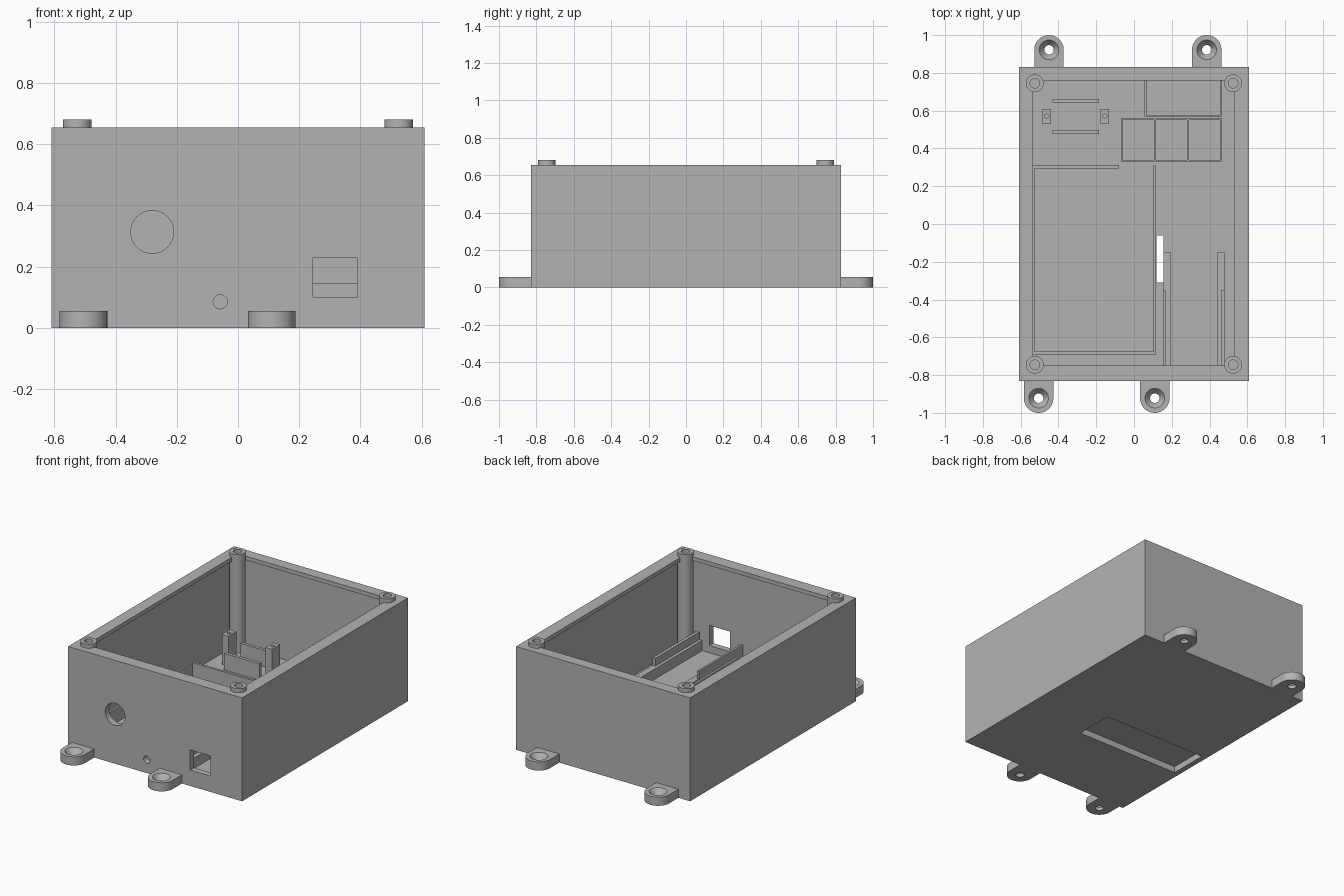
import bpy
import bmesh
import math
from mathutils import Matrix, Vector

cube = bpy.data.objects.get("Cube")
if cube:
    bpy.data.objects.remove(cube, do_unlink=True)

grey = bpy.data.materials.new("plain_grey")
grey.use_nodes = True
GREY = (0.45, 0.45, 0.45, 1)
grey.diffuse_color = GREY
grey.node_tree.nodes["Principled BSDF"].inputs["Base Color"].default_value = GREY

W, D, H = 0.61, 0.83, 0.655      # outer half width, half depth, height
WALL, FLOOR, LIP = 0.04, 0.055, 0.63
BAY_TOP = 0.145


def finish(name, bm):
    bmesh.ops.recalc_face_normals(bm, faces=bm.faces)
    mesh = bpy.data.meshes.new(name)
    bm.to_mesh(mesh)
    bm.free()
    mesh.materials.append(grey)
    obj = bpy.data.objects.new(name, mesh)
    bpy.context.collection.objects.link(obj)
    return obj


def add_box(bm, x, y, z):
    size = [b - a for a, b in (x, y, z)]
    mid = Vector([(a + b) / 2 for a, b in (x, y, z)])
    bmesh.ops.create_cube(bm, size=1, matrix=Matrix.Translation(mid) @ Matrix.Diagonal((*size, 1)))


def boxes(name, *items):
    bm = bmesh.new()
    for item in items:
        add_box(bm, *item)
    return finish(name, bm)


def lathe(name, profile, at, axis="Z", steps=40):
    """Revolve (radius, height) points about an upright axis."""
    bm = bmesh.new()
    verts = [bm.verts.new((r, 0, z)) for r, z in profile]
    edges = [bm.edges.new(pair) for pair in zip(verts, verts[1:])]
    bmesh.ops.spin(bm, geom=verts + edges, cent=(0, 0, 0), axis=(0, 0, 1),
                   angle=math.tau, steps=steps)
    bmesh.ops.remove_doubles(bm, verts=bm.verts, dist=1e-5)
    if axis == "Y":
        bm.transform(Matrix.Rotation(math.pi / 2, 4, "X"))
    bm.transform(Matrix.Translation(at))
    return finish(name, bm)


def rod(name, r, z0, z1, at, axis="Z"):
    return lathe(name, [(0, z0), (r, z0), (r, z1), (0, z1)], at, axis)


def cut(obj, cutters):
    for c in cutters:
        mod = obj.modifiers.new("cut", "BOOLEAN")
        mod.operation, mod.solver, mod.object = "DIFFERENCE", "EXACT", c
    graph = bpy.context.evaluated_depsgraph_get()
    mesh = bpy.data.meshes.new_from_object(obj.evaluated_get(graph))
    obj.modifiers.clear()
    obj.data = mesh
    for c in cutters:
        bpy.data.objects.remove(c, do_unlink=True)


def smooth(obj):
    bpy.ops.object.select_all(action="DESELECT")
    obj.select_set(True)
    bpy.context.view_layer.objects.active = obj
    bpy.ops.object.shade_smooth_by_angle(angle=math.radians(30))


corners = [(x, y) for x in (-0.525, 0.525) for y in (-0.745, 0.745)]

# Open case with an inward lip, front openings and an underside recess
case = boxes("case", ((-W, W), (-D, D), (0, H)))
cutters = [
    boxes("cavity", ((WALL - W, W - WALL), (WALL - D, D - WALL), (FLOOR, LIP))),
    boxes("mouth", ((-0.535, 0.53), (-0.75, 0.76), (0.5, 0.8))),
    boxes("front_window", ((0.245, 0.39), (-0.9, -0.7), (0.10, 0.228))),
    rod("large_port", 0.07, -0.1, 0.1, (-0.28, -D, 0.313), "Y"),
    rod("small_port", 0.023, -0.1, 0.1, (-0.058, -D, 0.085), "Y"),
    boxes("underside_recess", ((-0.575, 0.155), (-0.31, -0.06), (-0.1, 0.04))),
    boxes("cable_slot", ((0.12, 0.155), (-0.31, -0.06), (-0.1, 0.1))),
]
cutters += [rod("lip_clearance", 0.04, 0.58, 0.7, (x, y, 0)) for x, y in corners]
cut(case, cutters)
smooth(case)

# Corner screw posts with blind holes
for x, y in corners:
    side = ("front" if y < 0 else "back") + ("_left" if x > 0 else "_right")
    post = lathe("screw_post_" + side,
                 [(0, 0.05), (0.047, 0.05), (0.047, 0.68), (0.025, 0.68), (0.025, 0.5), (0, 0.5)],
                 (x, y, 0))
    smooth(post)

# Rounded mounting lugs with countersunk holes
for i, (x, y) in enumerate(((-0.505, -0.922), (0.11, -0.922), (-0.45, 0.922), (0.385, 0.922))):
    s = math.copysign(1, y)
    r = 0.078
    outline = [(x + r * math.cos(k * math.pi / 24), y + s * r * math.sin(k * math.pi / 24))
               for k in range(25)]
    outline += [(x - r, s * D), (x + r, s * D)]
    bm = bmesh.new()
    face = bm.faces.new([bm.verts.new((px, py, 0)) for px, py in outline])
    top = bmesh.ops.extrude_face_region(bm, geom=[face])["geom"]
    bmesh.ops.translate(bm, vec=(0, 0, FLOOR),
                        verts=[v for v in top if isinstance(v, bmesh.types.BMVert)])
    lug = finish("mounting_lug_%d" % (i + 1), bm)
    cut(lug, [lathe("countersink", [(0, -0.02), (0.025, -0.02), (0.025, 0.02), (0.052, FLOOR),
                                    (0.052, 0.1), (0, 0.1)], (x, y, 0))])
    smooth(lug)

# Large bay: low thin walls with a gap at the back corner
base = (0.05, BAY_TOP)
boxes("large_bay_walls",
      ((-0.54, -0.527), (-0.69, 0.31), base),
      ((0.102, 0.116), (-0.69, 0.31), base),
      ((-0.54, 0.116), (-0.69, -0.676), base),
      ((-0.54, -0.08), (0.295, 0.31), base))

# Row of three cells
cell_walls = [((x, x + 0.01), (0.33, 0.56), base) for x in (-0.07, 0.105, 0.28, 0.455)]
cell_walls += [((-0.07, 0.465), (y, y + 0.01), base) for y in (0.33, 0.55)]
boxes("three_cell_tray", *cell_walls)

# Single compartment against the back wall
boxes("back_compartment",
      ((0.055, 0.065), (0.568, 0.79), base),
      ((0.455, 0.465), (0.568, 0.79), base),
      ((0.055, 0.465), (0.568, 0.578), base))

# Stepped board rails behind the front window
for name, x0, x1, u0, u1 in (("right", 0.155, 0.195, 0.155, 0.168), ("left", 0.44, 0.48, 0.46, 0.48)):
    boxes("board_rail_" + name,
          ((x0, x1), (-0.79, -0.15), (0.05, 0.12)),
          ((u0, u1), (-0.79, -0.35), (0.11, 0.168)))

# Module holder: two drilled blocks and two guide walls
for side, x in (("right", -0.462), ("left", -0.155)):
    block = boxes("module_block_" + side, ((x - 0.023, x + 0.023), (0.53, 0.61), (0.05, 0.245)))
    cut(block, [rod("pilot_hole", 0.012, 0.15, 0.3, (x, 0.57, 0))])
for side, y in (("front", 0.487), ("back", 0.653)):
    boxes("module_guide_" + side, ((-0.432, -0.185), (y - 0.01, y + 0.01), (0.05, 0.16)))
